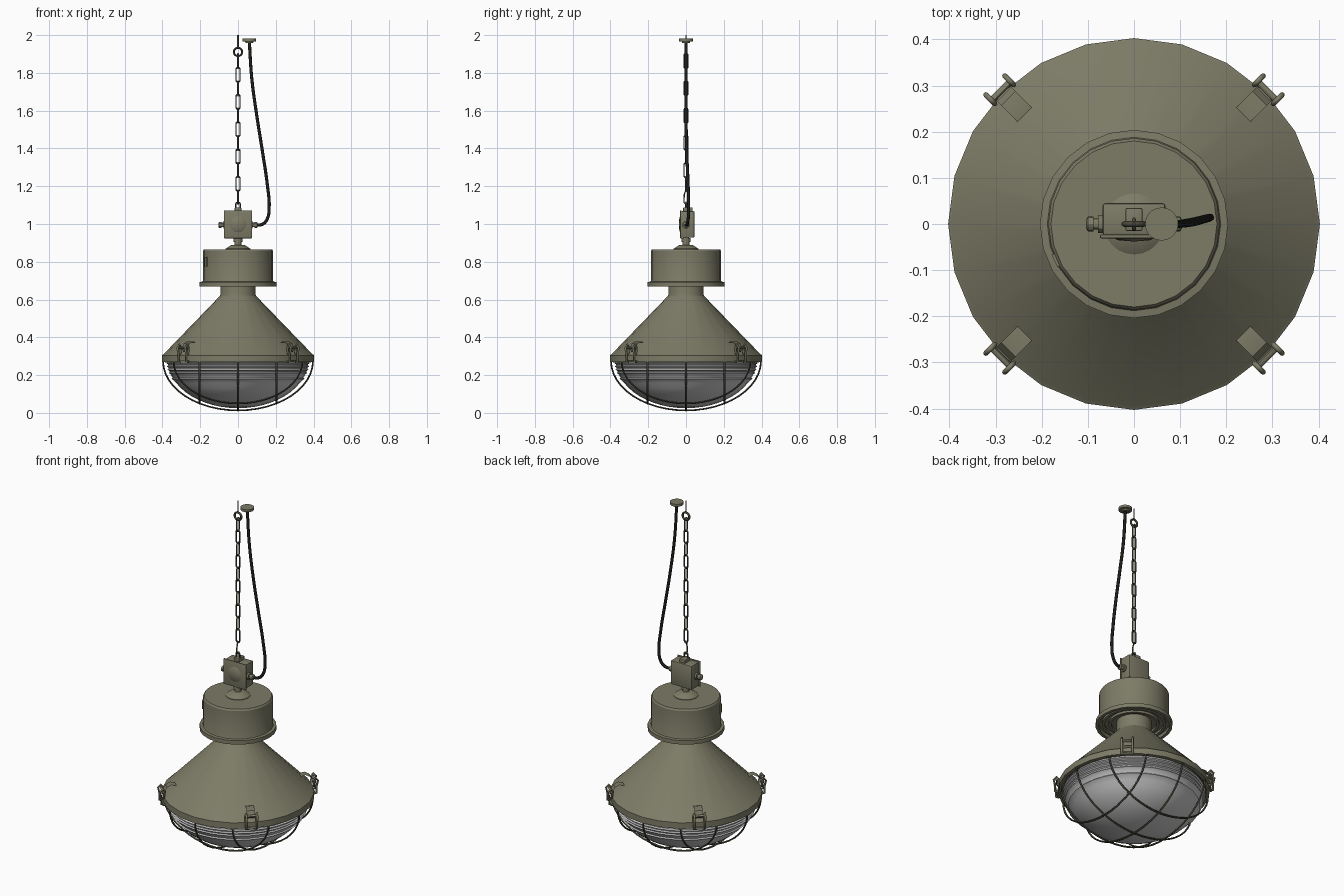
import bpy, bmesh, math
from mathutils import Vector, Matrix

if "Cube" in bpy.data.objects:
    bpy.data.objects.remove(bpy.data.objects["Cube"])

def mat(name, rgb):
    m = bpy.data.materials.new(name)
    m.diffuse_color = (*rgb, 1)
    m.use_nodes = True
    m.node_tree.nodes["Principled BSDF"].inputs["Base Color"].default_value = m.diffuse_color
    return m

OLIVE = mat("olive paint", (0.205, 0.2, 0.135))
DARK = mat("dark olive wire", (0.07, 0.068, 0.045))
BLACK = mat("black rubber", (0.012, 0.012, 0.011))
GLASS = mat("pale grey glass", (0.58, 0.58, 0.58))

def finish(ob, m, angle=30):
    ob.data.materials.clear()
    ob.data.materials.append(m)
    bpy.ops.object.select_all(action='DESELECT')
    ob.select_set(True)
    bpy.context.view_layer.objects.active = ob
    bpy.ops.object.shade_smooth_by_angle(angle=math.radians(angle))
    return ob

def mesh_object(name, bm, m, angle=30):
    bmesh.ops.recalc_face_normals(bm, faces=bm.faces)
    me = bpy.data.meshes.new(name)
    bm.to_mesh(me)
    bm.free()
    ob = bpy.data.objects.new(name, me)
    bpy.context.collection.objects.link(ob)
    return finish(ob, m, angle)

def lathe(name, profile, m, sides=24, matrix=Matrix(), angle=30):
    """Spin (radius, height) points about z; radius 0 closes to a point."""
    bm = bmesh.new()
    vs = [bm.verts.new((r, 0, z)) for r, z in profile]
    es = [bm.edges.new(p) for p in zip(vs, vs[1:])]
    bmesh.ops.spin(bm, geom=vs + es, cent=(0, 0, 0), axis=(0, 0, 1),
                   angle=math.tau, steps=sides, use_duplicate=False)
    bmesh.ops.remove_doubles(bm, verts=bm.verts, dist=1e-5)
    bm.transform(matrix)
    return mesh_object(name, bm, m, angle)

def box(name, size, loc, m, bevel=0.0):
    bm = bmesh.new()
    bmesh.ops.create_cube(bm, size=1)
    bm.transform(Matrix.Translation(loc) @ Matrix.Diagonal((*size, 1)))
    if bevel:
        bmesh.ops.bevel(bm, geom=bm.edges[:], offset=bevel, segments=2,
                        profile=0.5, affect='EDGES')
    return mesh_object(name, bm, m)

def wire(name, points, radius, m, closed=False, smooth=False, sides=2):
    """Round wire along points, turned into a mesh."""
    cu = bpy.data.curves.new(name, 'CURVE')
    cu.dimensions = '3D'
    cu.bevel_depth, cu.bevel_resolution = radius, sides - 1
    cu.use_fill_caps = True
    cu.resolution_u = 8
    sp = cu.splines.new('BEZIER' if smooth else 'POLY')
    pts = sp.bezier_points if smooth else sp.points
    pts.add(len(points) - 1)
    for p, co in zip(pts, points):
        if smooth:
            p.co = co
            p.handle_left_type = p.handle_right_type = 'AUTO'
        else:
            p.co = (*co, 1)
    sp.use_cyclic_u = closed
    ob = bpy.data.objects.new(name, cu)
    bpy.context.collection.objects.link(ob)
    bpy.ops.object.select_all(action='DESELECT')
    ob.select_set(True)
    bpy.context.view_layer.objects.active = ob
    bpy.ops.object.convert(target='MESH')
    return finish(bpy.context.object, m, 60)

# Reflector shade with rim and neck
lathe("shade", [(0.37, 0.28), (0.385, 0.268), (0.403, 0.27), (0.403, 0.305), (0.395, 0.31),
                (0.095, 0.62), (0.093, 0.63), (0.093, 0.69)], OLIVE)

# Gear housing with flange and grooved underside
lathe("housing", [(0.08, 0.69), (0.12, 0.69), (0.12, 0.677), (0.135, 0.677), (0.135, 0.69),
                  (0.155, 0.69), (0.155, 0.677), (0.17, 0.677), (0.17, 0.69), (0.187, 0.69),
                  (0.187, 0.67), (0.204, 0.67), (0.204, 0.693), (0.188, 0.695), (0.186, 0.70),
                  (0.186, 0.857), (0.18, 0.866), (0, 0.866)], OLIVE)
lathe("top_cone", [(0.066, 0.864), (0.066, 0.869), (0.035, 0.889), (0.018, 0.89), (0.018, 0.905),
                   (0.024, 0.905), (0.024, 0.925), (0.017, 0.925), (0.017, 0.94)], OLIVE)
badge = box("housing_badge", (0.008, 0.03, 0.05), (-0.186, 0, 0.8), OLIVE)
badge.rotation_euler.z = math.radians(25)

# Ribbed glass bowl: quarter ellipse with small steps near the rim
bowl = [(0.372, 0.275)]
for z in (0.262, 0.245, 0.228, 0.211, 0.180):
    r = 0.375 * math.sqrt(1 - ((0.275 - z) / 0.25) ** 2)
    bowl += [(r - 0.001, z + 0.006), (r + 0.005, z), (r - 0.004, z - 0.005)]
for i in range(10):
    a = math.radians(28 + i * 62 / 9)
    bowl.append((0.37 * math.cos(a) if i < 9 else 0, 0.275 - 0.25 * math.sin(a)))
lathe("glass_bowl", bowl, GLASS, 32, angle=35)

# Wire guard: three arcs each way, lying on one ellipsoid
for axis in (0, 1):
    for off in (-0.203, 0, 0.203):
        k = math.sqrt(1 - (off / 0.397) ** 2)
        pts = []
        for i in range(25):
            a = math.pi * i / 24
            u, z = 0.397 * k * math.cos(a), 0.275 - 0.262 * k * math.sin(a)
            pts.append((u, off, z) if axis else (off, u, z))
        wire("guard_wire", pts, 0.005, DARK)

# Four spring latches on the rim
for q in range(4):
    turn = Matrix.Rotation(math.radians(45 + 90 * q), 4, 'Z')
    strap = [(0.335, 0.372), (0.36, 0.378), (0.385, 0.366), (0.398, 0.345), (0.39, 0.325)]
    bm = bmesh.new()
    rows = [[bm.verts.new(turn @ Vector((r, s * 0.022, z))) for s in (-1, 1)] for r, z in strap]
    for a, b in zip(rows, rows[1:]):
        bm.faces.new((a[0], a[1], b[1], b[0]))
    bmesh.ops.solidify(bm, geom=bm.faces[:], thickness=0.006)
    mesh_object("latch_strap", bm, OLIVE)
    for s in (-1, 1):
        loop = [(0.40, 0.268), (0.418, 0.275), (0.418, 0.315), (0.425, 0.345),
                (0.41, 0.362), (0.398, 0.345), (0.405, 0.31)]
        wire("latch_side", [turn @ Vector((r, s * 0.029, z)) for r, z in loop], 0.006, OLIVE)
    for r, z in ((0.405, 0.272), (0.408, 0.345)):
        wire("latch_pin", [turn @ Vector((r, y, z)) for y in (-0.034, 0.034)], 0.007, OLIVE)

# Junction box with lid, round boss, top tab and side glands
box("junction_box", (0.136, 0.07, 0.14), (0, 0.01, 0.998), OLIVE, 0.006)
box("box_lid", (0.148, 0.008, 0.148), (0, -0.027, 0.998), OLIVE, 0.003)
lathe("lid_boss", [(0.042, 0), (0.036, 0.004), (0, 0.007)], OLIVE, 20,
      Matrix.Translation((0, -0.031, 0.998)) @ Matrix.Rotation(math.pi / 2, 4, 'X'))
box("top_tab", (0.036, 0.05, 0.022), (0, 0.01, 1.076), OLIVE, 0.003)
for s in (-1, 1):
    lathe("cable_gland", [(0.02, 0.06), (0.02, 0.078), (0.012, 0.078), (0.012, 0.088),
                          (0.016, 0.088), (0.016, 0.1), (0.009, 0.104), (0, 0.104)], OLIVE, 12,
          Matrix.Translation((0, 0, 0.995)) @ Matrix.Rotation(s * math.pi / 2, 4, 'Y'))

# Power cable and ceiling disc
wire("cable", [(0.098, 0, 0.994), (0.13, 0.006, 0.999), (0.156, 0.012, 1.03), (0.165, 0.014, 1.09),
               (0.155, 0.011, 1.21), (0.13, 0.004, 1.38), (0.10, 0, 1.57), (0.073, 0, 1.77),
               (0.06, 0, 1.965)], 0.0085, BLACK, smooth=True, sides=3)
lathe("ceiling_disc", [(0, 1.958), (0.02, 1.958), (0.022, 1.965), (0.036, 1.967), (0.036, 1.981),
                       (0, 1.981)], OLIVE, 20, Matrix.Translation((0.06, 0, 0)))

# Suspension: lower eye, open hook, chain links turned alternately, ring, top wire
def ring(name, z, r, half, flat, m=DARK, radius=0.0042):
    pts = []
    for i in range(16):
        a = math.tau * (i + 0.5) / 16
        u = r * math.cos(a)
        w = r * math.sin(a) + math.copysign(half, math.sin(a))
        pts.append((u, 0, z + w) if flat else (0, u, z + w))
    wire(name, pts, radius, m, closed=True)

ring("lower_eye", 1.098, 0.013, 0.004, True)
hook = [(0, 0.010, 1.115), (0, 0, 1.105), (0, -0.010, 1.113), (0, -0.011, 1.135),
        (0, -0.008, 1.16), (0, 0, 1.18), (0, 0.009, 1.172)]
wire("open_hook", hook, 0.0042, DARK)
for i in range(10):
    ring("chain_link", 1.213 + 0.0722 * i, 0.0105, 0.0285, i % 2 == 0)
ring("top_ring", 1.911, 0.022, 0, True, radius=0.006)
wire("top_wire", [(0, 0, 1.93), (0, 0, 2.0)], 0.004, DARK)
